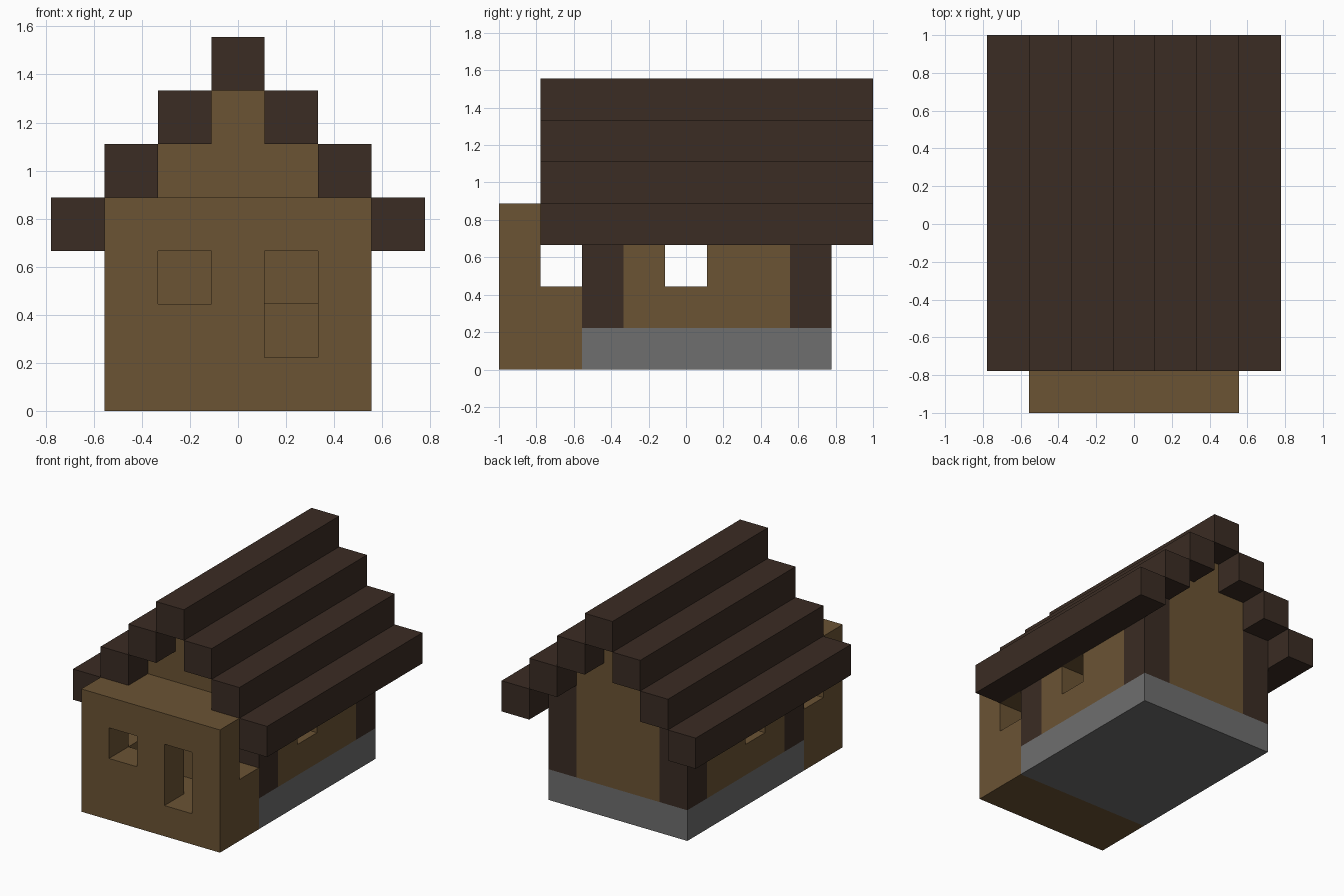
import bpy
import bmesh
from mathutils import Vector

cube = bpy.data.objects.get("Cube")
if cube:
    bpy.data.objects.remove(cube, do_unlink=True)

U = 2 / 9  # edge of one building block


def material(name, rgb):
    m = bpy.data.materials.new(name)
    m.use_nodes = True
    m.diffuse_color = (*rgb, 1)
    bsdf = m.node_tree.nodes["Principled BSDF"]
    bsdf.inputs["Base Color"].default_value = (*rgb, 1)
    bsdf.inputs["Roughness"].default_value = 0.9
    return m


planks = material("plank_brown", (0.147, 0.087, 0.034))
timber = material("dark_timber", (0.043, 0.025, 0.017))
stone = material("stone_grey", (0.156, 0.156, 0.156))


def block(xs, ys, zs):
    """Cells of a solid block; each range is inclusive."""
    return {(x, y, z)
            for x in range(xs[0], xs[1] + 1)
            for y in range(ys[0], ys[1] + 1)
            for z in range(zs[0], zs[1] + 1)}


parts = {}

# Stone base under the house
parts["stone_base"] = (block((-2, 2), (2, 7), (0, 0)), stone)

# Corner posts
for x, side in ((-2, "right"), (2, "left")):
    for y, end in ((2, "front"), (7, "back")):
        parts[f"{end}_{side}_post"] = (block((x, x), (y, y), (1, 3)), timber)

# Side walls, each with a window
for x, side in ((-2, "right"), (2, "left")):
    wall = block((x, x), (3, 6), (1, 3)) - {(x, 4, 2)}
    parts[f"{side}_wall"] = (wall, planks)

# Front and back walls with stepped gables
for y, end in ((2, "front"), (7, "back")):
    wall = block((-1, 1), (y, y), (1, 4)) | {(0, y, 5)}
    if end == "front":
        wall -= {(1, y, 1)}  # inner doorway
    parts[f"{end}_gable_wall"] = (wall, planks)

# Porch: hollow room, window and door in front, open at the sides
porch = block((-2, 2), (0, 1), (0, 3))
porch -= block((-1, 1), (1, 1), (1, 1))
porch -= block((-2, 2), (1, 1), (2, 2))
porch -= block((1, 1), (0, 0), (1, 2)) | {(-1, 0, 2)}
parts["porch"] = (porch, planks)

# Stepped roof beams
for step in range(3):
    x, z = 3 - step, 3 + step
    parts[f"right_roof_beam_{step + 1}"] = (block((-x, -x), (1, 8), (z, z)), timber)
    parts[f"left_roof_beam_{step + 1}"] = (block((x, x), (1, 8), (z, z)), timber)
parts["ridge_beam"] = (block((0, 0), (1, 8), (6, 6)), timber)

filled = set().union(*(cells for cells, _ in parts.values()))
DIRECTIONS = [Vector(d) for d in
              ((1, 0, 0), (-1, 0, 0), (0, 1, 0), (0, -1, 0), (0, 0, 1), (0, 0, -1))]


def build(name, cells, mat):
    """Mesh of the exposed sides of the cells, with flat areas merged."""
    bm = bmesh.new()
    for cell in sorted(cells):
        middle = Vector((cell[0], cell[1] - 4, cell[2] + 0.5))
        for d in DIRECTIONS:
            if tuple(int(c + n) for c, n in zip(cell, d)) in filled:
                continue
            a = Vector((d.y, d.z, d.x))
            b = d.cross(a)
            corners = [middle + (d + s * a + t * b) / 2
                       for s, t in ((1, 1), (-1, 1), (-1, -1), (1, -1))]
            bm.faces.new([bm.verts.new(c * U) for c in corners])
    bmesh.ops.remove_doubles(bm, verts=bm.verts[:], dist=0.001)
    bmesh.ops.dissolve_limit(bm, angle_limit=0.01,
                             verts=bm.verts[:], edges=bm.edges[:])
    mesh = bpy.data.meshes.new(name)
    bm.to_mesh(mesh)
    bm.free()
    mesh.materials.append(mat)
    bpy.context.collection.objects.link(bpy.data.objects.new(name, mesh))


for part_name, (part_cells, part_material) in parts.items():
    build(part_name, part_cells, part_material)
